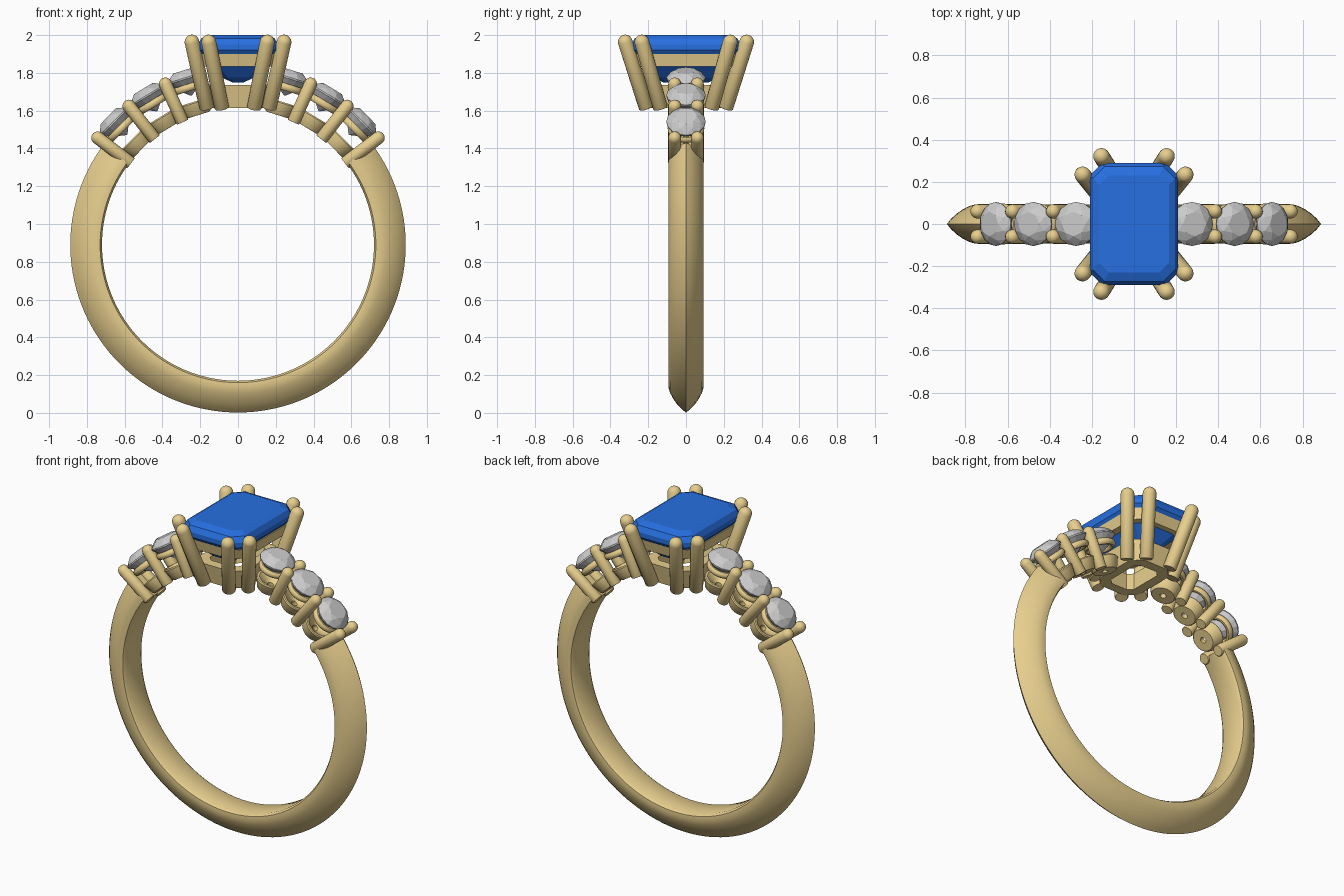
import bpy, bmesh, math
from mathutils import Vector, Matrix

if "Cube" in bpy.data.objects:
    bpy.data.objects.remove(bpy.data.objects["Cube"])

CZ = 0.89  # centre height of the finger hole


def material(name, col):
    m = bpy.data.materials.new(name)
    m.diffuse_color = col
    m.use_nodes = True
    m.node_tree.nodes["Principled BSDF"].inputs["Base Color"].default_value = m.diffuse_color
    return m


GOLD = material("gold", (0.80, 0.62, 0.27, 1))
BLUE = material("blue_gem", (0.02, 0.16, 0.75, 1))


def finish(name, bm, mat=None, smooth=True):
    bmesh.ops.recalc_face_normals(bm, faces=bm.faces)
    me = bpy.data.meshes.new(name)
    bm.to_mesh(me)
    bm.free()
    ob = bpy.data.objects.new(name, me)
    bpy.context.collection.objects.link(ob)
    if mat:
        me.materials.append(mat)
    if smooth:
        bpy.ops.object.select_all(action='DESELECT')
        ob.select_set(True)
        bpy.context.view_layer.objects.active = ob
        bpy.ops.object.shade_smooth_by_angle(angle=math.radians(35))
    return ob


def loft(name, sections, closed=False, mat=GOLD, smooth=True):
    """Skin a list of equal closed loops; closed joins the last to the first."""
    bm = bmesh.new()
    loops = [[bm.verts.new(p) for p in s] for s in sections]
    n = len(loops[0])
    pairs = list(zip(loops, loops[1:]))
    if closed:
        pairs.append((loops[-1], loops[0]))
    else:
        bm.faces.new(loops[0])
        bm.faces.new(loops[-1])
    for a, b in pairs:
        for i in range(n):
            j = (i + 1) % n
            bm.faces.new((a[i], a[j], b[j], b[i]))
    return finish(name, bm, mat, smooth)


def gem(name, points, mat=None):
    """Faceted stone as the hull of its corner points."""
    bm = bmesh.new()
    for p in points:
        bm.verts.new(p)
    bmesh.ops.convex_hull(bm, input=bm.verts)
    bmesh.ops.dissolve_limit(bm, angle_limit=0.01, verts=bm.verts, edges=bm.edges)
    return finish(name, bm, mat, False)


def circle(r, z, n=32, turn=0.0, m=Matrix()):
    return [m @ Vector((r * math.cos(2 * math.pi * (i + turn) / n),
                        r * math.sin(2 * math.pi * (i + turn) / n), z)) for i in range(n)]


def octagon(x, y, c, z):
    q = [(x, y - c), (x - c, y)]
    return [Vector((a, b, z)) for a, b in
            q + [(-a, b) for a, b in q[::-1]] + [(-a, -b) for a, b in q]
            + [(a, -b) for a, b in q[::-1]]]


def prong(name, foot, top, r):
    """Round rod with a domed tip that ends at top."""
    foot, top = Vector(foot), Vector(top)
    d = top - foot
    m = Matrix.Translation(foot) @ d.to_track_quat('Z', 'Y').to_matrix().to_4x4()
    h = d.length - r
    dome = [(r * math.cos(t), h + r * math.sin(t)) for t in (0, .3, .6, .9, 1.2, 1.45)]
    loft(name, [circle(a, z, 20, 0, m) for a, z in [(r * .9, 0), (r, r * .15)] + dome])


# Shank: pointed-arch cross-section swept round, open at the top
half = [(.72, .075), (.73, .091), (.755, .093), (.785, .084), (.815, .068),
        (.845, .047), (.87, .023)]
prof = half + [(.888, 0)] + [(r, -y) for r, y in half[::-1]]
sections = []
for i in range(97):
    a = math.radians(52.5 + 255 * i / 96)
    sections.append([(r * math.sin(a), y, CZ + r * math.cos(a)) for r, y in prof])
loft("shank", sections)

# Shoulder stones with cups, collars and shared prongs
for side, label in ((1, "right"), (-1, "left")):
    for k, deg in enumerate((17.3, 31.2, 45.2)):
        m = Matrix.Translation((0, 0, CZ)) @ Matrix.Rotation(side * math.radians(deg), 4, 'Y')
        tag = f"{label}_{k + 1}"
        pts = (circle(.058, .967, 8, 0, m) + circle(.084, .951, 8, .5, m)
               + circle(.104, .928, 16, 0, m) + circle(.104, .920, 16, 0, m)
               + circle(.058, .868, 8, .5, m) + circle(.004, .828, 8, 0, m))
        gem(f"side_stone_{tag}", pts)
        cup = [(.018, .718), (.066, .718), (.072, .724), (.090, .785),
               (.086, .792), (.074, .792), (.018, .75)]
        loft(f"cup_{tag}", [circle(r, z, 32, 0, m) for r, z in cup], True)
        ring = [(.080 + .017 * math.cos(t * math.pi / 5), .872 + .020 * math.sin(t * math.pi / 5))
                for t in range(10)]
        loft(f"collar_{tag}", [circle(r, z, 32, 0, m) for r, z in ring], True)
    for k, deg in enumerate((24.3, 38.2, 52.7)):
        m = Matrix.Translation((0, 0, CZ)) @ Matrix.Rotation(side * math.radians(deg), 4, 'Y')
        for y, fb in ((-.06, "front"), (.06, "back")):
            prong(f"side_prong_{label}_{k + 1}_{fb}", m @ Vector((0, y, .712)),
                  m @ Vector((0, y, .968)), .034)

# Emerald-cut centre stone
gem("centre_stone",
    octagon(.165, .230, .045, 2.0) + octagon(.195, .272, .055, 1.982)
    + octagon(.210, .290, .060, 1.95) + octagon(.210, .290, .060, 1.92)
    + octagon(.150, .230, .045, 1.84) + octagon(.085, .170, .03, 1.775)
    + octagon(.03, .120, .015, 1.75), BLUE)


# Head: two rectangular gallery frames and four pairs of claws
def frame(name, x0, y0, z0, x1, y1, z1, w):
    loft(name, [octagon(x0 - w, y0 - w, .03, z0), octagon(x0, y0, .06, z0),
                octagon(x1, y1, .06, z1), octagon(x1 - w, y1 - w, .03, z1)], True)


frame("lower_gallery", .145, .190, 1.615, .165, .215, 1.735, .06)
frame("upper_gallery", .190, .260, 1.835, .202, .276, 1.90, .045)
for sx in (1, -1):
    for sy in (1, -1):
        tag = ("right" if sx > 0 else "left") + ("_back" if sy > 0 else "_front")
        prong(f"claw_side_{tag}", (sx * .165, sy * .135, 1.612), (sx * .252, sy * .244, 2.0), .039)
        prong(f"claw_end_{tag}", (sx * .085, sy * .210, 1.612), (sx * .162, sy * .333, 2.0), .039)
